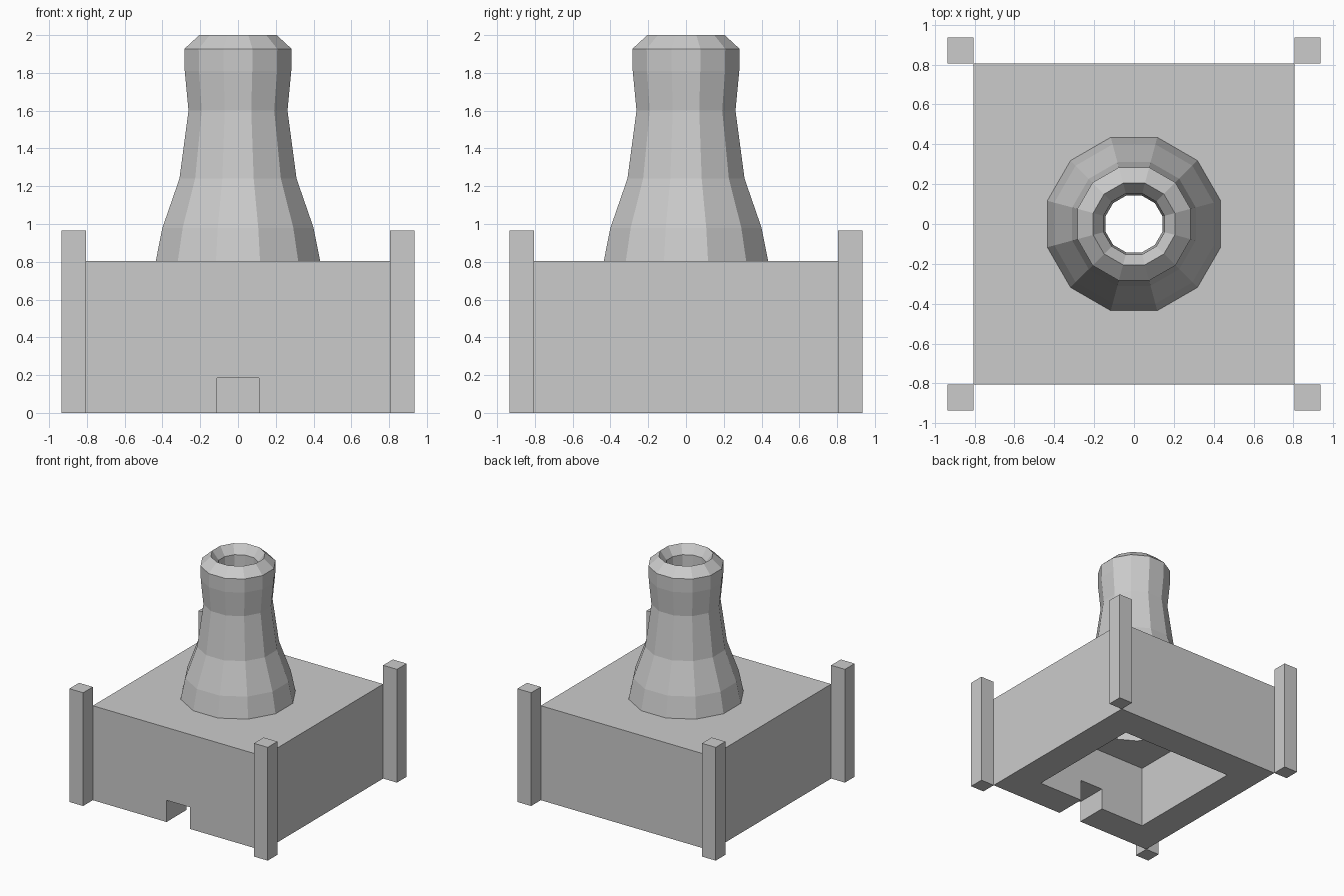
import bpy, bmesh, math
from mathutils import Matrix, Vector

if "Cube" in bpy.data.objects:
    bpy.data.objects.remove(bpy.data.objects["Cube"])

SIDES = 12
ANG = math.pi / SIDES


def make_object(name, bm):
    bmesh.ops.recalc_face_normals(bm, faces=bm.faces)
    mesh = bpy.data.meshes.new(name)
    bm.to_mesh(mesh)
    bm.free()
    obj = bpy.data.objects.new(name, mesh)
    bpy.context.collection.objects.link(obj)
    return obj


def box(name, lo, hi):
    lo, hi = Vector(lo), Vector(hi)
    bm = bmesh.new()
    bmesh.ops.create_cube(bm, size=1, matrix=Matrix.Translation((lo + hi) / 2)
                          @ Matrix.Diagonal((hi - lo).to_4d()))
    return make_object(name, bm)


def lathe(name, profile, closed=False):
    """Turn (flat-to-centre distance, z) points into a 12-sided body."""
    bm = bmesh.new()
    rings = []
    for a, z in profile:
        r = a / math.cos(ANG)
        rings.append([bm.verts.new((r * math.cos(ANG * (2 * i + 1)),
                                    r * math.sin(ANG * (2 * i + 1)), z))
                      for i in range(SIDES)])
    pairs = list(zip(rings, rings[1:]))
    if closed:
        pairs.append((rings[-1], rings[0]))
    else:
        bm.faces.new(rings[0])
        bm.faces.new(rings[-1])
    for low, high in pairs:
        for i in range(SIDES):
            j = (i + 1) % SIDES
            bm.faces.new((low[i], low[j], high[j], high[i]))
    return make_object(name, bm)


def cut(target, cutter):
    mod = target.modifiers.new("cut", 'BOOLEAN')
    mod.operation = 'DIFFERENCE'
    mod.solver = 'EXACT'
    mod.object = cutter
    bpy.context.view_layer.objects.active = target
    bpy.ops.object.modifier_apply(modifier=mod.name)
    bpy.data.objects.remove(cutter)


# Hollow base, open underneath, with a front doorway and a flue opening
B = 0.805
base = box("base", (-B, -B, 0), (B, B, 0.805))
cut(base, box("cavity_cutter", (-0.535, -0.535, -0.2), (0.535, 0.535, 0.535)))
cut(base, box("doorway_cutter", (-0.11, -0.95, -0.1), (0.11, -0.45, 0.185)))
cut(base, lathe("flue_cutter", [(0.30, 0.4), (0.30, 1.0)]))

# Corner posts
P = 0.935
for sx, side in ((-1, "left"), (1, "right")):
    for sy, end in ((-1, "front"), (1, "back")):
        xs, ys = sorted((sx * B, sx * P)), sorted((sy * B, sy * P))
        box(f"{end}_{side}_post", (xs[0], ys[0], 0), (xs[1], ys[1], 0.965))

# Hollow flared chimney: outside going up, over the rim, inside going down
outer = [(0.435, 0.805), (0.40, 0.98), (0.31, 1.24), (0.262, 1.60),
         (0.282, 1.81), (0.284, 1.927), (0.205, 2.0)]
inner = [(0.153, 1.927), (0.152, 1.81), (0.143, 1.60),
         (0.18, 1.24), (0.265, 0.98), (0.30, 0.805)]
lathe("chimney", outer + inner, closed=True)
